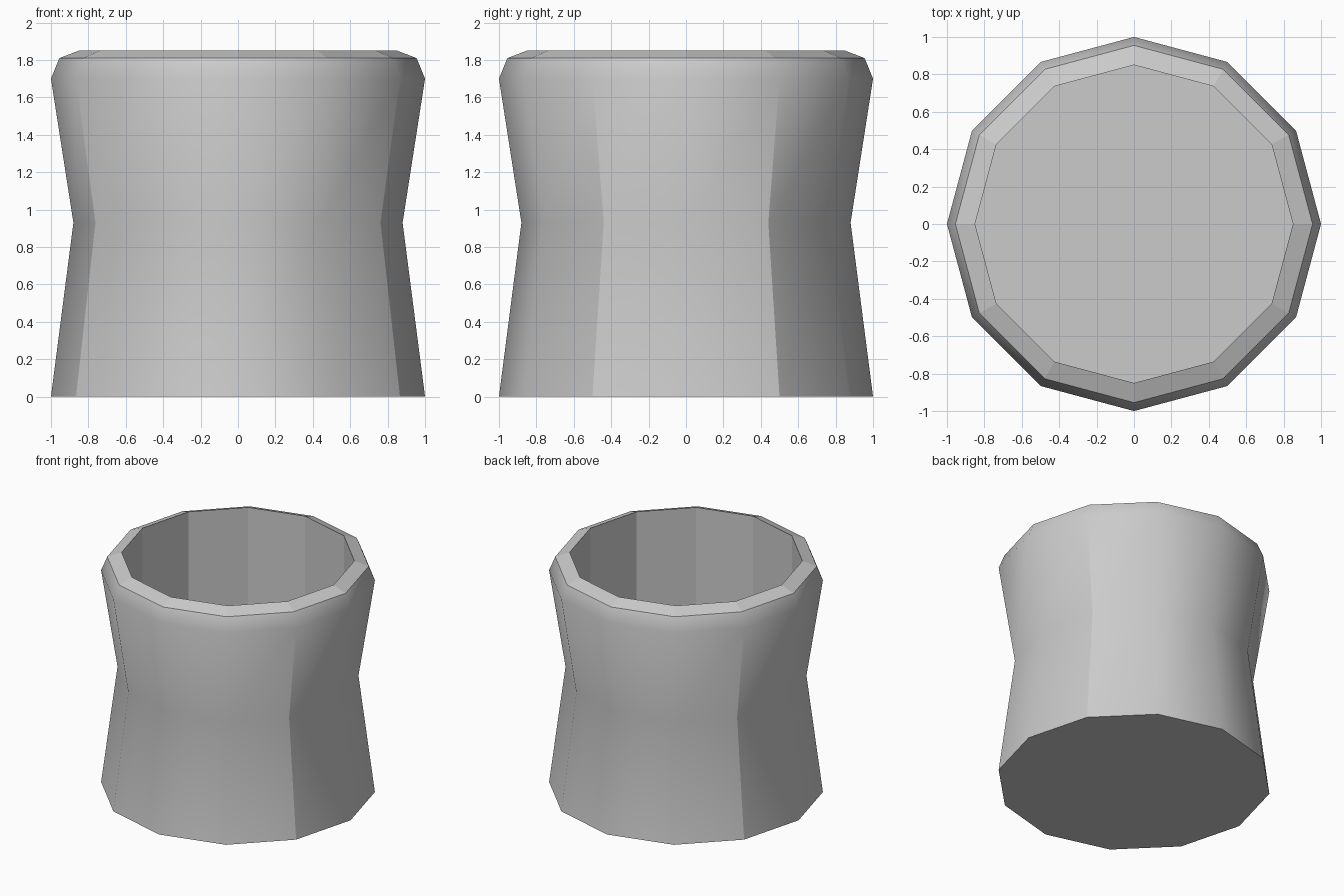
import bpy, bmesh
from math import cos, sin, pi, radians

if "Cube" in bpy.data.objects:
    bpy.data.objects.remove(bpy.data.objects["Cube"])

SIDES = 12
# Radius and height: outer wall, rim, then inner wall to the floor
PROFILE = [(1, 0), (0.88, 0.93), (1, 1.70), (0.955, 1.81),
           (0.85, 1.85), (0.85, 0.12)]
OUTER_BANDS = 3

bm = bmesh.new()
rings = [[bm.verts.new((r * cos(2 * pi * k / SIDES), r * sin(2 * pi * k / SIDES), z))
          for k in range(SIDES)] for r, z in PROFILE]

# Wall bands: outer ones smooth, rim and inside flat
for band, (low, high) in enumerate(zip(rings, rings[1:])):
    for k in range(SIDES):
        n = (k + 1) % SIDES
        face = bm.faces.new((low[k], low[n], high[n], high[k]))
        face.smooth = band < OUTER_BANDS

# Underside and inner floor
bm.faces.new(rings[0][::-1])
bm.faces.new(rings[-1])

# Crisp creases between wall facets and where the surface turns sharply
for edge in bm.edges:
    edge.smooth = edge.calc_face_angle() < radians(31)
for low, high in zip(rings[:2], rings[1:3]):
    for k in (1, 5, 7, 11):
        bm.edges.get((low[k], high[k])).smooth = False

mesh = bpy.data.meshes.new("cup")
bm.to_mesh(mesh)
bm.free()
bpy.context.collection.objects.link(bpy.data.objects.new("cup", mesh))
